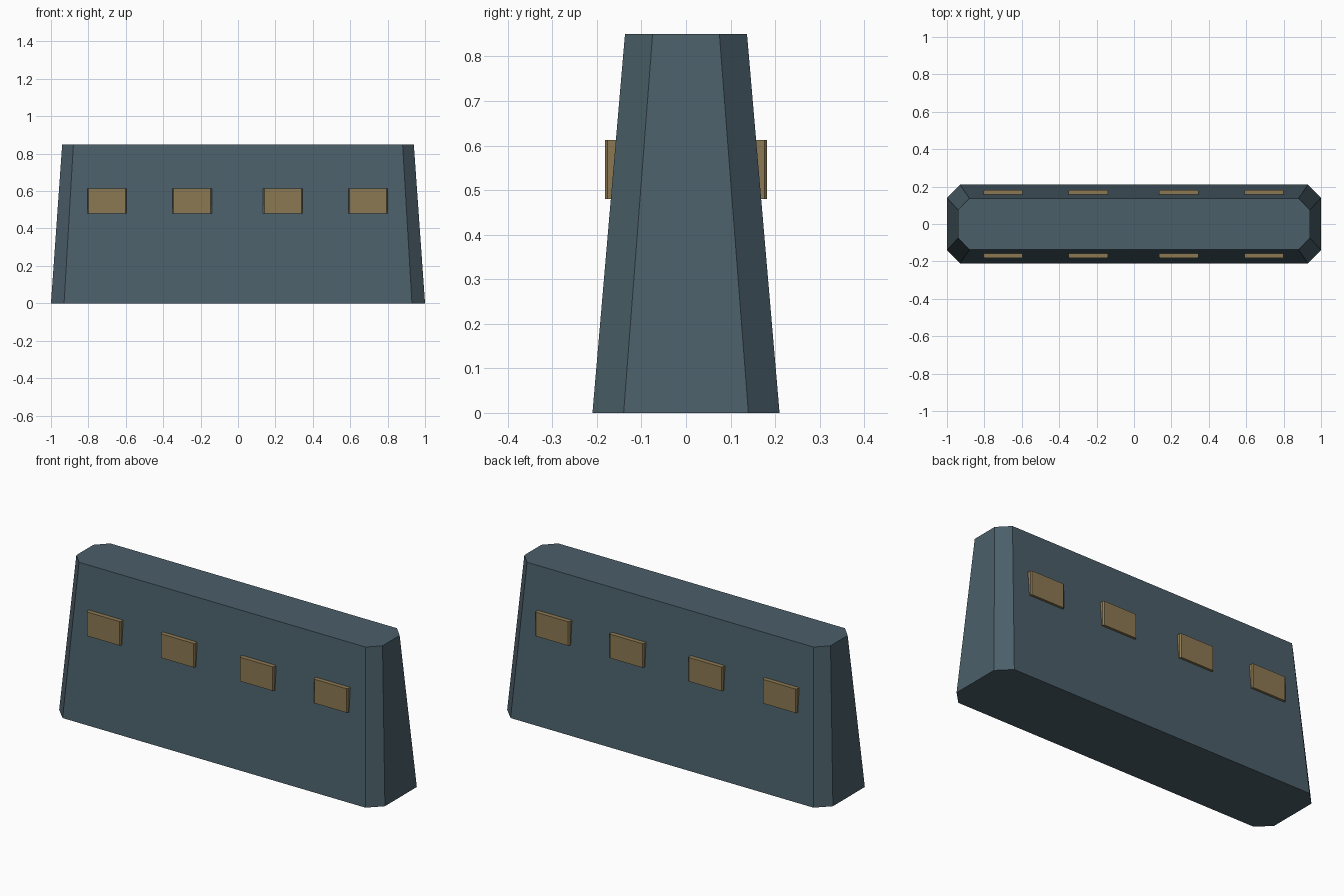
import bpy, bmesh

if "Cube" in bpy.data.objects:
    bpy.data.objects.remove(bpy.data.objects["Cube"])


def material(name, srgb):
    m = bpy.data.materials.new(name)
    lin = [((c / 255 + 0.055) / 1.055) ** 2.4 for c in srgb]
    m.diffuse_color = (*lin, 1)
    m.use_nodes = True
    m.node_tree.nodes["Principled BSDF"].inputs["Base Color"].default_value = m.diffuse_color
    return m


def octagon(hx, hy, cx, cy):
    """Rectangle outline with cut corners, counter-clockwise."""
    return [(hx, -hy + cy), (hx, hy - cy), (hx - cx, hy), (-hx + cx, hy),
            (-hx, hy - cy), (-hx, -hy + cy), (-hx + cx, -hy), (hx - cx, -hy)]


def loft(name, low, high, z0, z1, mat, offset=(0, 0)):
    """Solid between two matching outlines."""
    bm = bmesh.new()
    a = [bm.verts.new((x + offset[0], y + offset[1], z0)) for x, y in low]
    b = [bm.verts.new((x + offset[0], y + offset[1], z1)) for x, y in high]
    n = len(a)
    bm.faces.new(a[::-1])
    bm.faces.new(b)
    for i in range(n):
        j = (i + 1) % n
        bm.faces.new((a[i], a[j], b[j], b[i]))
    me = bpy.data.meshes.new(name)
    bm.to_mesh(me)
    bm.free()
    me.materials.append(mat)
    ob = bpy.data.objects.new(name, me)
    bpy.context.collection.objects.link(ob)
    return ob


slate = material("slate", (75, 95, 105))
ochre = material("ochre", (140, 121, 83))

# Tapered barrier body with chamfered corners
loft("barrier_body", octagon(1.0, 0.21, 0.07, 0.07),
     octagon(0.94, 0.137, 0.06, 0.062), 0, 0.85, slate)

# Marker plates on both long sides
outline = octagon(0.105, 0.02, 0.006, 0.006)
for side, sign in (("front", -1), ("back", 1)):
    for i, x in enumerate((-0.70, -0.245, 0.24, 0.695)):
        loft(f"{side}_marker_{i + 1}", outline, outline, 0.48, 0.613, ochre,
             (x, sign * 0.162))
